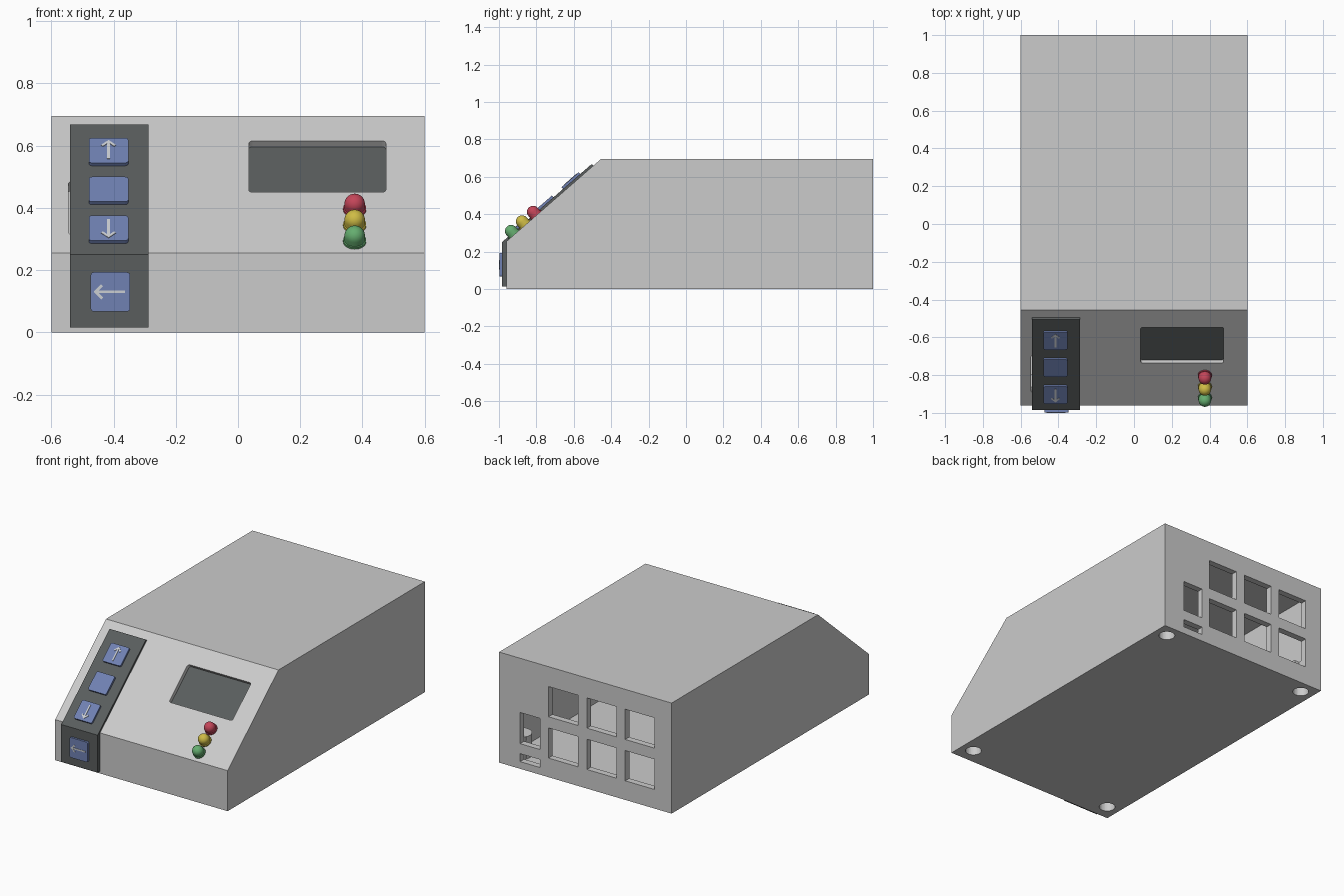
import bpy, bmesh
from math import cos, sin, pi
from mathutils import Matrix, Vector

if "Cube" in bpy.data.objects:
    bpy.data.objects.remove(bpy.data.objects["Cube"])


def frame(origin, x, y):
    x, y = Vector(x).normalized(), Vector(y).normalized()
    m = Matrix((x, y, x.cross(y))).transposed().to_4x4()
    return Matrix.Translation(origin) @ m


# Working planes: x right, y up along the face, z out of the face
SIDE = frame((0, 0, 0), (0, 1, 0), (0, 0, 1))
FLOOR = Matrix.Identity(4)
BACK = frame((0, 1, 0), (-1, 0, 0), (0, 0, 1))
FRONT = frame((0, -0.96, 0), (1, 0, 0), (0, 0, 1))
SLOPE = frame((0, -0.96, 0.255), (1, 0, 0), (0, 0.505, 0.44))


def material(name, rgb):
    m = bpy.data.materials.new(name)
    m.diffuse_color = (*rgb, 1)
    m.use_nodes = True
    m.node_tree.nodes["Principled BSDF"].inputs["Base Color"].default_value = m.diffuse_color
    return m


DARK = material("dark_grey", (0.10, 0.11, 0.11))
BLUE = material("button_blue", (0.16, 0.22, 0.45))
PALE = material("symbol_grey", (0.6, 0.62, 0.65))
LAMPS = [("green", (0.13, 0.42, 0.16)), ("yellow", (0.62, 0.5, 0.06)), ("red", (0.55, 0.06, 0.1))]


def finish(name, bm, mat):
    bmesh.ops.recalc_face_normals(bm, faces=bm.faces)
    me = bpy.data.meshes.new(name)
    bm.to_mesh(me)
    bm.free()
    ob = bpy.data.objects.new(name, me)
    bpy.context.collection.objects.link(ob)
    if mat:
        me.materials.append(mat)
    return ob


def prism(name, pts, z0, z1, plane, mat=None):
    bm = bmesh.new()
    low = [bm.verts.new(plane @ Vector((x, y, z0))) for x, y in pts]
    top = [bm.verts.new(plane @ Vector((x, y, z1))) for x, y in pts]
    bm.faces.new(low)
    bm.faces.new(top)
    n = len(pts)
    for i in range(n):
        j = (i + 1) % n
        bm.faces.new((low[i], low[j], top[j], top[i]))
    return finish(name, bm, mat)


def rect(cx, cy, w, h, r=0.0):
    corners = [(1, 1), (-1, 1), (-1, -1), (1, -1)]
    if not r:
        return [(cx + sx * w / 2, cy + sy * h / 2) for sx, sy in corners]
    return [(cx + sx * (w / 2 - r) + r * cos(pi / 2 * (k + i / 4)),
             cy + sy * (h / 2 - r) + r * sin(pi / 2 * (k + i / 4)))
            for k, (sx, sy) in enumerate(corners) for i in range(5)]


def circle(cx, cy, r, n=32):
    return [(cx + r * cos(2 * pi * i / n), cy + r * sin(2 * pi * i / n)) for i in range(n)]


def combine(target, tool, operation="DIFFERENCE"):
    tool.hide_render = True
    mod = target.modifiers.new("cut", "BOOLEAN")
    mod.operation, mod.solver, mod.object = operation, "EXACT", tool
    bpy.context.view_layer.objects.active = target
    bpy.ops.object.modifier_apply(modifier=mod.name)
    bpy.data.objects.remove(tool)


# Hollow wedge-fronted housing
housing = prism("housing", [(-0.96, 0), (1, 0), (1, 0.695), (-0.455, 0.695), (-0.96, 0.255)],
                -0.6, 0.6, SIDE)
combine(housing, prism("cavity", [(-0.92, 0.04), (0.96, 0.04), (0.96, 0.655), (-0.44, 0.655),
                                  (-0.92, 0.237)], -0.56, 0.56, SIDE))

# Corner screw posts with counterbored holes from below
for x in (-0.515, 0.515):
    for y in (-0.86, 0.915):
        combine(housing, prism("post", circle(x, y, 0.07), 0.02, 0.18, FLOOR), "UNION")
        combine(housing, prism("bore", circle(x, y, 0.047), -0.05, 0.07, FLOOR))
        combine(housing, prism("screw_hole", circle(x, y, 0.02), 0.05, 0.25, FLOOR))

# Rear connector openings
ports = [(x, z, 0.205, 0.19) for x in (0.154, -0.114, -0.38) for z in (0.475, 0.215)]
ports += [(0.384, 0.256, 0.14, 0.196), (0.384, 0.07, 0.14, 0.05)]
for x, z, w, h in ports:
    combine(housing, prism("port", rect(-x, z, w, h), -0.06, 0.05, BACK))

# Screen window and the slot behind the keypad
combine(housing, prism("window", rect(0.255, 0.4225, 0.44, 0.251, 0.012), -0.08, 0.05, SLOPE))
combine(housing, prism("slot", rect(-0.45, 0.22, 0.19, 0.26, 0.012), -0.08, 0.05, SLOPE))
prism("screen", rect(0.255, 0.4225, 0.46, 0.27), -0.055, -0.025, SLOPE, DARK)

# Bent keypad panel over the slope and front face
prism("keypad_panel", [(-0.96, 0.015), (-0.96, 0.255), (-0.495, 0.66), (-0.505, 0.668),
                       (-0.985, 0.25), (-0.985, 0.015)], -0.54, -0.287, SIDE, DARK)


def arrow(name, plane, cx, cy, z, angle, size):
    # Shaft plus two slanted head strokes, pointing up before rotation
    m = plane @ Matrix.Translation((cx, cy, 0)) @ Matrix.Rotation(angle, 4, "Z")
    prism(name + "_shaft", rect(0, 0, 0.009, size), z - 0.002, z + 0.002, m, PALE)
    for side, tag in ((-1, "left"), (1, "right")):
        head = m @ Matrix.Translation((0, size / 2, 0)) @ Matrix.Rotation(side * pi / 4, 4, "Z")
        prism(f"{name}_head_{tag}", rect(0, -0.013, 0.009, 0.034), z - 0.002, z + 0.002, head, PALE)


# Buttons with arrow symbols
for name, v, angle in (("up", 0.473, 0), ("confirm", 0.283, None), ("down", 0.093, pi)):
    prism(name + "_button", rect(-0.416, v, 0.127, 0.122, 0.01), 0.005, 0.025, SLOPE, BLUE)
    if angle is not None:
        arrow(name + "_arrow", SLOPE, -0.416, v, 0.025, angle, 0.085)
prism("back_button", rect(-0.41, 0.13, 0.127, 0.126, 0.01), 0.015, 0.038, FRONT, BLUE)
arrow("back_arrow", FRONT, -0.41, 0.13, 0.038, pi / 2, 0.095)

# Domed indicator lamps with a flange at the base
R = 0.033
profile = [(0, -0.03), (R, -0.03), (R, -0.005), (0.037, -0.005), (0.037, 0.008), (R, 0.008)]
profile += [(R * cos(pi / 2 * i / 8), 0.025 + R * sin(pi / 2 * i / 8)) for i in range(8)]
profile += [(0, 0.025 + R)]
for k, (name, rgb) in enumerate(LAMPS):
    bm = bmesh.new()
    vs = [bm.verts.new((r, 0, z)) for r, z in profile]
    es = [bm.edges.new(p) for p in zip(vs, vs[1:])]
    bmesh.ops.spin(bm, geom=vs + es, cent=(0, 0, 0), axis=(0, 0, 1), angle=2 * pi, steps=32)
    bmesh.ops.remove_doubles(bm, verts=bm.verts, dist=0.0001)
    bm.transform(SLOPE @ Matrix.Translation((0.375, 0.055 + 0.078 * k, 0)))
    lamp = finish(name + "_lamp", bm, material(name + "_lens", rgb))
    bpy.ops.object.select_all(action="DESELECT")
    lamp.select_set(True)
    bpy.context.view_layer.objects.active = lamp
    bpy.ops.object.shade_smooth_by_angle(angle=pi / 6)
